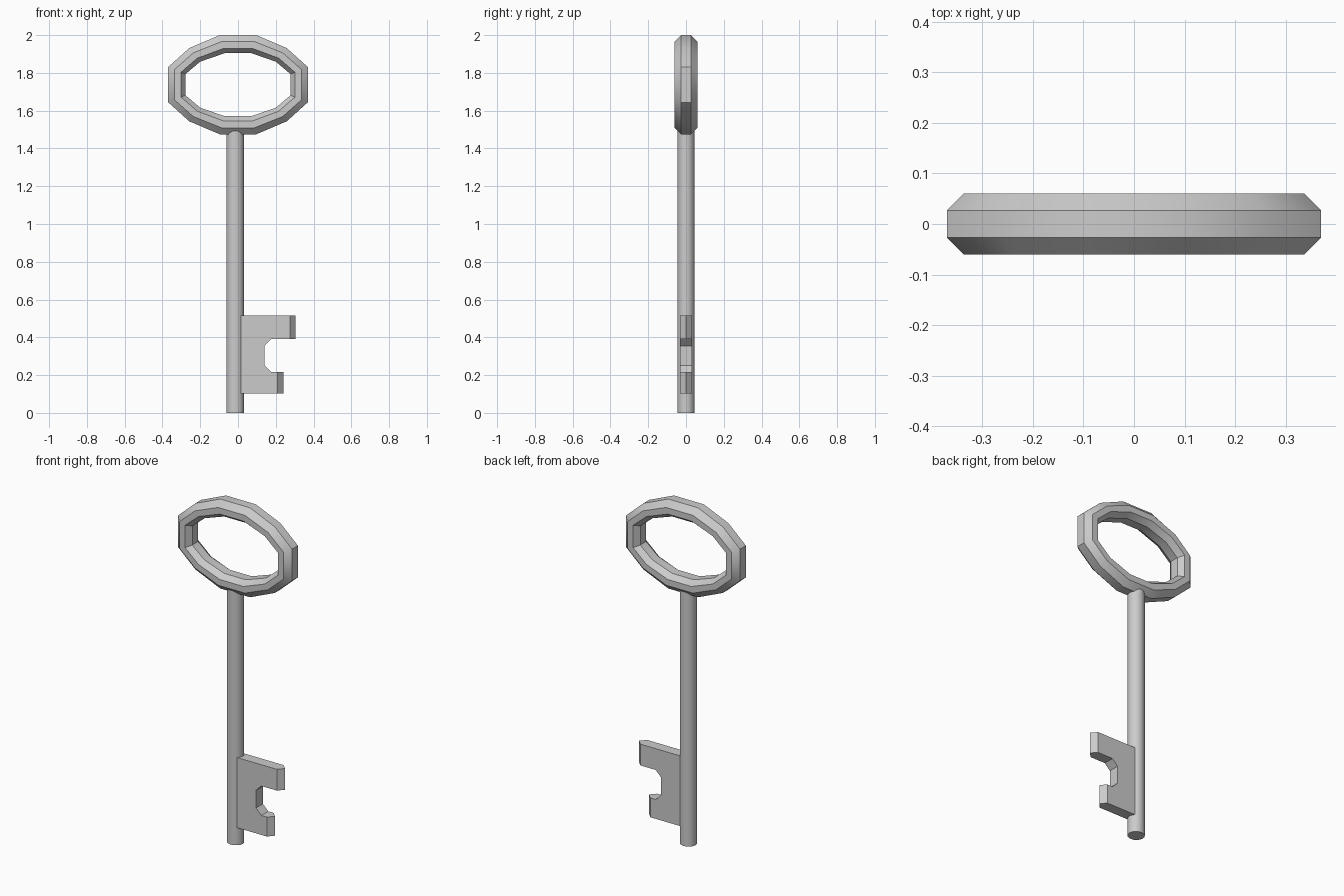
import bpy, bmesh, math

if "Cube" in bpy.data.objects:
    bpy.data.objects.remove(bpy.data.objects["Cube"])


def loft(name, rings, closed=False, smooth=None):
    """Join equal-length loops of points into a solid skin."""
    bm = bmesh.new()
    loops = [[bm.verts.new(p) for p in ring] for ring in rings]
    n = len(loops[0])
    pairs = list(zip(loops, loops[1:]))
    if closed:
        pairs.append((loops[-1], loops[0]))
    else:
        bm.faces.new(loops[0])
        bm.faces.new(loops[-1])
    for a, b in pairs:
        for i in range(n):
            j = (i + 1) % n
            bm.faces.new((a[i], a[j], b[j], b[i]))
    bmesh.ops.recalc_face_normals(bm, faces=bm.faces)
    mesh = bpy.data.meshes.new(name)
    bm.to_mesh(mesh)
    bm.free()
    obj = bpy.data.objects.new(name, mesh)
    bpy.context.collection.objects.link(obj)
    if smooth:
        bpy.ops.object.select_all(action='DESELECT')
        obj.select_set(True)
        bpy.context.view_layer.objects.active = obj
        bpy.ops.object.shade_smooth_by_angle(angle=math.radians(smooth))
    return obj


def mirror_quadrant(pts):
    """Three points of one quadrant become a full 12-sided oval."""
    right = pts + [(x, -z) for x, z in reversed(pts)]
    return right + [(-x, -z) for x, z in right]


# Oval handle: octagonal section swept round a 12-sided oval
outer = mirror_quadrant([(0.097, 0.2625), (0.258, 0.194), (0.37, 0.093)])
inner = mirror_quadrant([(0.070, 0.167), (0.200, 0.122), (0.278, 0.056)])
half = [(0.0, 0.027), (0.36, 0.06), (0.74, 0.06), (1.0, 0.027)]
section = half + [(t, -y) for t, y in reversed(half)]
loft("handle_ring",
     [[(a[0] + (b[0] - a[0]) * t, y, 1.7375 + a[1] + (b[1] - a[1]) * t)
       for t, y in section] for a, b in zip(outer, inner)],
     closed=True, smooth=35)

# Round shaft, tucked into the bottom of the ring
circle = [(-0.015 + 0.047 * math.cos(k * math.tau / 16),
           0.045 * math.sin(k * math.tau / 16)) for k in range(16)]
loft("shaft", [[(x, y, z) for x, y in circle] for z in (0, 1.50)], smooth=35)


# Notched bit, its two tips ridged along the middle
def bit_profile(y, tip):
    pts = [(0, 0.515), (0.275 + tip, 0.515), (0.275 + tip, 0.39),
           (0.175, 0.39), (0.14, 0.355), (0.14, 0.252), (0.175, 0.217),
           (0.21 + tip, 0.217), (0.21 + tip, 0.103), (0, 0.103)]
    return [(x, y, z) for x, z in pts]


loft("bit", [bit_profile(-0.033, 0), bit_profile(0, 0.03), bit_profile(0.031, 0)])
